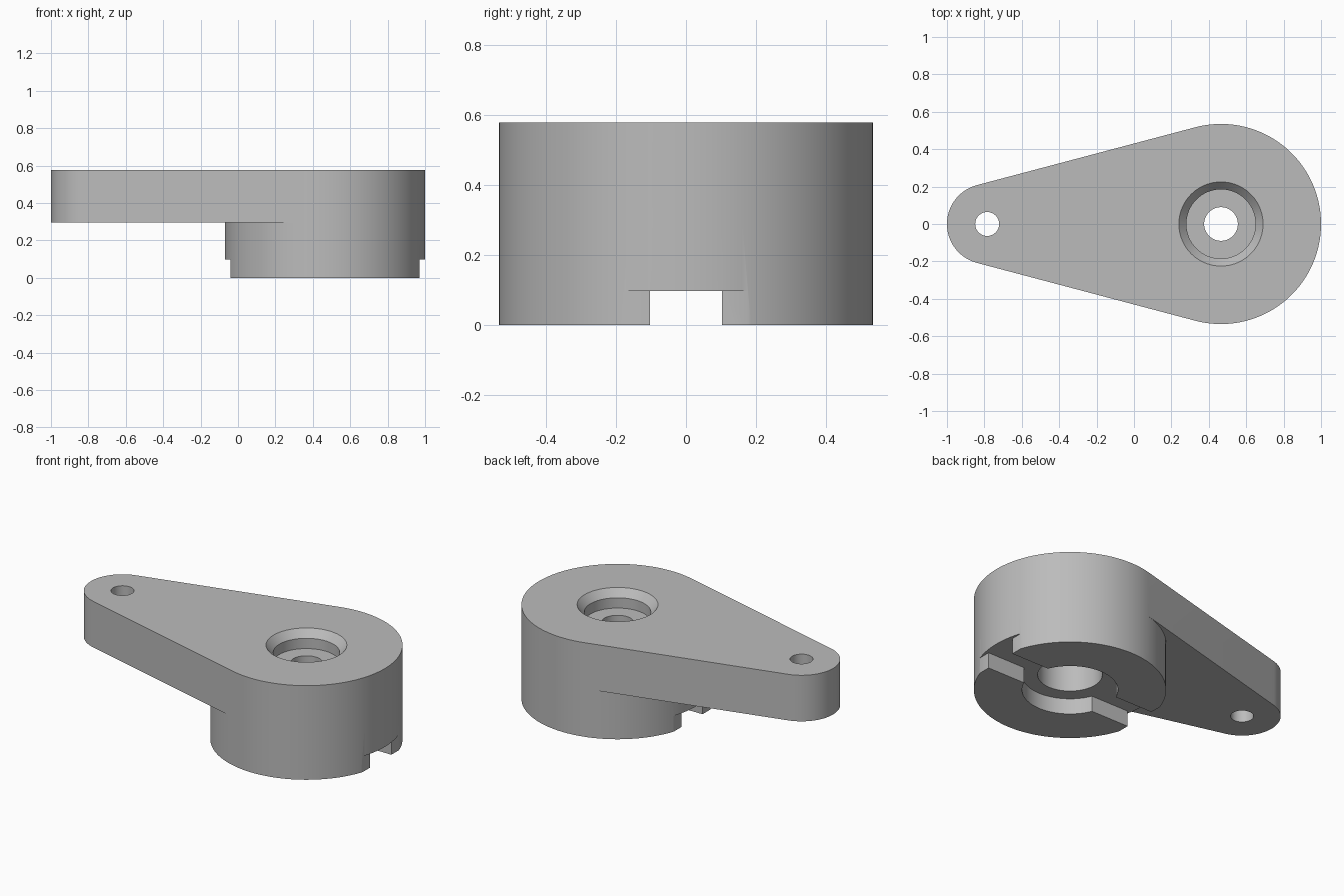
import bpy, bmesh
from math import acos, cos, sin, pi, radians

cube = bpy.data.objects.get("Cube")
if cube:
    bpy.data.objects.remove(cube, do_unlink=True)

HUB_X, HUB_R = 0.465, 0.535
TIP_X, TIP_R = -0.785, 0.215
TOP, ARM_Z, SLOT_Z = 0.578, 0.295, 0.097

grey = bpy.data.materials.new("satin_grey")
grey.use_nodes = True
grey.diffuse_color = (0.5, 0.5, 0.5, 1)
grey.node_tree.nodes["Principled BSDF"].inputs["Base Color"].default_value = (0.5, 0.5, 0.5, 1)


def make_object(name, bm):
    bmesh.ops.recalc_face_normals(bm, faces=bm.faces)
    mesh = bpy.data.meshes.new(name)
    bm.to_mesh(mesh)
    bm.free()
    mesh.materials.append(grey)
    obj = bpy.data.objects.new(name, mesh)
    bpy.context.collection.objects.link(obj)
    return obj


def arc(cx, r, start, end, steps):
    angles = [start + (end - start) * i / steps for i in range(steps + 1)]
    return [(cx + r * cos(t), r * sin(t)) for t in angles]


def ring(bm, points, z):
    return [bm.verts.new((x, y, z)) for x, y in points]


def wall(bm, low, high, closed=False):
    for i in range(len(low) if closed else len(low) - 1):
        j = (i + 1) % len(low)
        bm.faces.new((low[i], low[j], high[j], high[i]))


def lathe(name, cx, profile, steps=96):
    """Closed solid turned about a vertical axis; profile is (radius, z)."""
    bm = bmesh.new()
    rings = [ring(bm, arc(cx, r, 0, 2 * pi, steps)[:-1], z) for r, z in profile]
    for low, high in zip(rings, rings[1:]):
        wall(bm, low, high, True)
    bm.faces.new(rings[0])
    bm.faces.new(rings[-1])
    return make_object(name, bm)


def box(name, x0, x1, half_y, z0, z1):
    bm = bmesh.new()
    bmesh.ops.create_cube(bm, size=1)
    for v in bm.verts:
        v.co = ((x0 + x1) / 2 + v.co.x * (x1 - x0), v.co.y * 2 * half_y,
                (z0 + z1) / 2 + v.co.z * (z1 - z0))
    return make_object(name, bm)


# Lever body: round hub with a tapered arm tangent to both ends
a = acos((TIP_R - HUB_R) / (HUB_X - TIP_X))
outer = arc(HUB_X, HUB_R, -a, a, 72)
inner = arc(HUB_X, HUB_R, a, 2 * pi - a, 48)[1:-1]
tip = arc(TIP_X, TIP_R, a, 2 * pi - a, 40)
bm = bmesh.new()
base = ring(bm, outer + inner, 0)
middle = ring(bm, outer + inner, ARM_Z)
tip_low = ring(bm, tip, ARM_Z)
top = ring(bm, outer + tip, TOP)
n = len(outer)
bm.faces.new(base)
bm.faces.new(top)
wall(bm, base, middle, True)
wall(bm, middle[:n] + tip_low, top, True)
bm.faces.new(middle[n - 1:] + [middle[0]] + tip_low[::-1])
lever = make_object("lever_body", bm)

# Cutters: stepped bore, arm hole, cross slot and flats at the slot ends
bore = [(0.267, -0.1), (0.267, SLOT_Z), (0.18, SLOT_Z), (0.18, 0.36), (0.09, 0.36),
        (0.09, 0.47), (0.185, 0.47), (0.185, TOP - 0.045), (0.225, TOP), (0.225, TOP + 0.1)]
cutters = [
    lathe("bore_cutter", HUB_X, bore),
    lathe("arm_hole_cutter", TIP_X, [(0.064, 0), (0.064, 1)], 48),
    box("slot_cutter", HUB_X - 0.7, HUB_X + 0.7, 0.103, -0.1, SLOT_Z),
    box("left_flat_cutter", HUB_X + 0.505, HUB_X + 0.7, 0.3, -0.1, SLOT_Z),
    box("right_flat_cutter", HUB_X - 0.7, HUB_X - 0.505, 0.3, -0.1, SLOT_Z),
]
bpy.ops.object.select_all(action='DESELECT')
bpy.context.view_layer.objects.active = lever
lever.select_set(True)
for cutter in cutters:
    cutter.hide_render = True
    mod = lever.modifiers.new(cutter.name, 'BOOLEAN')
    mod.operation = 'DIFFERENCE'
    mod.solver = 'EXACT'
    mod.object = cutter
    bpy.ops.object.modifier_apply(modifier=mod.name)
    bpy.data.objects.remove(cutter, do_unlink=True)

bpy.ops.object.shade_smooth_by_angle(angle=radians(20))
